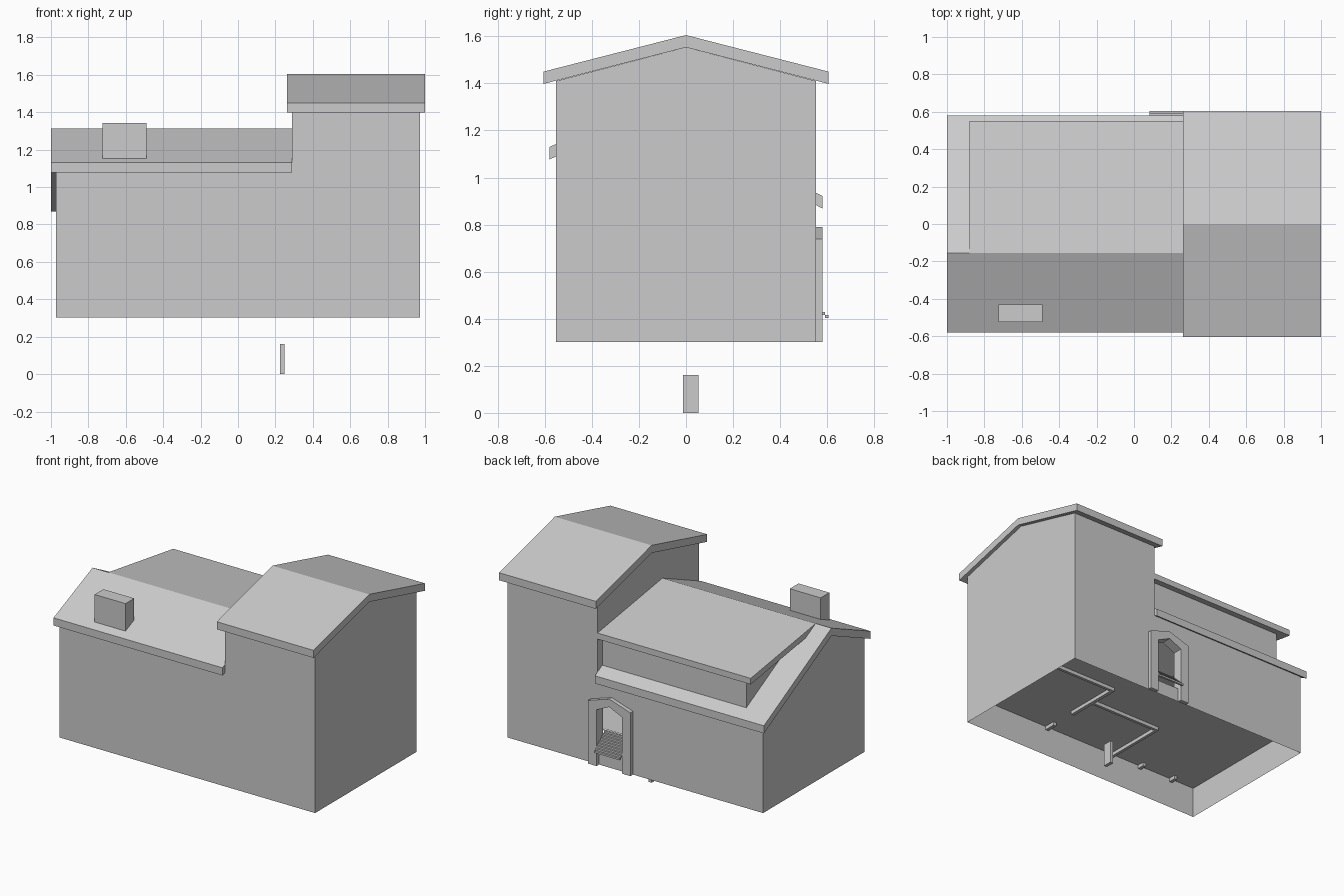
import bpy, bmesh
from mathutils import Vector

cube = bpy.data.objects.get("Cube")
if cube:
    bpy.data.objects.remove(cube, do_unlink=True)

plaster = bpy.data.materials.new("plain_grey")
plaster.use_nodes = True
GREY = (0.6, 0.6, 0.6, 1)
plaster.diffuse_color = GREY
plaster.node_tree.nodes["Principled BSDF"].inputs["Base Color"].default_value = GREY


def place(axis, p, d):
    """Put a 2D point into space at depth d on the given axis."""
    return Vector({"x": (d, p[0], p[1]), "y": (p[0], d, p[1]), "z": (p[0], p[1], d)}[axis])


def finish(name, bm):
    bmesh.ops.recalc_face_normals(bm, faces=bm.faces)
    mesh = bpy.data.meshes.new(name)
    bm.to_mesh(mesh)
    bm.free()
    mesh.materials.append(plaster)
    obj = bpy.data.objects.new(name, mesh)
    bpy.context.collection.objects.link(obj)
    return obj


def sheet(name, axis, d, *outlines):
    """Flat wall or floor made from one or more outlines."""
    bm = bmesh.new()
    for pts in outlines:
        bm.faces.new([bm.verts.new(place(axis, p, d)) for p in pts])
    bmesh.ops.remove_doubles(bm, verts=bm.verts, dist=0.0001)
    return finish(name, bm)


def prism(name, axis, a, b, pts):
    """Outline extruded from a to b along an axis."""
    bm = bmesh.new()
    face = bm.faces.new([bm.verts.new(place(axis, p, a)) for p in pts])
    new = bmesh.ops.extrude_face_region(bm, geom=[face])["geom"]
    verts = [g for g in new if isinstance(g, bmesh.types.BMVert)]
    bmesh.ops.translate(bm, verts=verts, vec=place(axis, (0, 0), b - a))
    return finish(name, bm)


def rect(a, b, c, d):
    return [(a, c), (b, c), (b, d), (a, d)]


def box(name, x, y, z):
    return prism(name, "z", z[0], z[1], rect(*x, *y))


def roof(name, x, top, thick):
    under = [(y, z - thick) for y, z in reversed(top)]
    return prism(name, "x", x[0], x[1], top + under)


def arch(grow, foot):
    """Pointed doorway outline, widened by grow and standing at height foot."""
    return [(DOOR_L - grow, foot), (DOOR_L - grow, 0.69 + grow * 0.75),
            (DOOR_MID, 0.735 + grow * 0.85),
            (DOOR_R + grow, 0.69 + grow * 0.75), (DOOR_R + grow, foot)]


BASE, W, D, SPLIT = 0.302, 0.974, 0.552, 0.288
FLOOR, SILL = 0.52, 0.4
TOWER_EAVE, TOWER_RIDGE = 1.41, 1.553
DOOR_L, DOOR_R, DOOR_MID = 0.082, 0.276, 0.179

# Outer walls
sheet("front_wall", "y", -D,
      [(-W, BASE), (W, BASE), (W, TOWER_EAVE), (SPLIT, TOWER_EAVE), (SPLIT, 1.09), (-W, 1.09)])
sheet("tower_end_wall", "x", W,
      [(-D, BASE), (D, BASE), (D, TOWER_EAVE), (0, TOWER_RIDGE), (-D, TOWER_EAVE)])
sheet("wing_end_wall", "x", -W,
      [(-D, BASE), (D, BASE), (D, 0.887), (-0.155, 1.262), (-D, 1.09)])
sheet("tower_inner_wall", "x", SPLIT,
      [(-D, 0.8), (D, 0.8), (D, TOWER_EAVE), (0, TOWER_RIDGE), (-D, TOWER_EAVE)])
sheet("back_wall", "y", D,
      rect(-W, DOOR_L, BASE, 0.887),
      rect(DOOR_R, SPLIT, BASE, 0.887),
      rect(SPLIT, W, BASE, TOWER_EAVE),
      rect(DOOR_L, DOOR_R, BASE, SILL),
      arch(0, 0.69)[1:4] + [(DOOR_R, 0.887), (DOOR_L, 0.887)])

# Roofs
roof("tower_roof", (0.262, 1.0), [(-0.605, 1.45), (0, 1.605), (0.605, 1.45)], 0.052)
roof("wing_roof", (-1.0, SPLIT), [(-0.58, 1.13), (-0.155, 1.313), (0.58, 0.921)], 0.053)
roof("dormer_roof", (-0.88, SPLIT), [(-0.155, 1.313), (0.552, 1.205)], 0.042)

# Dormer under the shallow rear roof
prism("dormer_walls", "x", -0.81, SPLIT,
      [(-0.1, 1.27), (0.5, 0.94), (0.5, 1.18), (-0.1, 1.285)])

# Chimney
box("chimney", (-0.725, -0.49), (-0.525, -0.43), (1.13, 1.343))

# Rear doorway: outer surround and thin lining of the opening
prism("door_surround", "y", D, 0.58, arch(0.064, BASE) + arch(0, BASE)[::-1])
prism("door_lining", "y", 0.51, D, arch(0.008, SILL) + arch(0, SILL)[::-1])

# Steps up to the floor
for i in range(9):
    y = 0.605 - i * 0.0135
    z = 0.403 + i * 0.0125
    box(f"door_step_{i + 1}", (DOOR_L, DOOR_R), (y - 0.0145, y), (z, z + 0.0125))

# Raised floor with a notch for the steps
sheet("floor", "z", FLOOR,
      [(-W, -D), (W, -D), (W, D), (DOOR_R, D), (DOOR_R, 0.485), (DOOR_L, 0.485), (DOOR_L, D), (-W, D)])

# Room partitions reaching just below the floor
LOW, HIGH, T = 0.495, 0.85, 0.012
partitions = {
    "tower_partition": ((SPLIT - T, SPLIT + T), (-0.29, 0.13)),
    "tower_partition_stub": ((SPLIT - T, SPLIT + T), (-D, -0.47)),
    "tower_room_partition": ((SPLIT, W), (0.11, 0.13)),
    "wing_partition": ((-0.28, -0.26), (-D, -0.09)),
    "hall_partition": ((-0.28, SPLIT), (-0.1, -0.08)),
}
for name, (x, y) in partitions.items():
    box(name, x, y, (LOW, HIGH))
for i, x in enumerate((-0.51, -0.78)):
    box(f"wall_stub_{i + 1}", (x - T, x + T), (-D, -0.5), (LOW, HIGH))

# Small loose plate standing on the ground
box("ground_post", (0.224, 0.248), (-0.012, 0.053), (0, 0.162))
